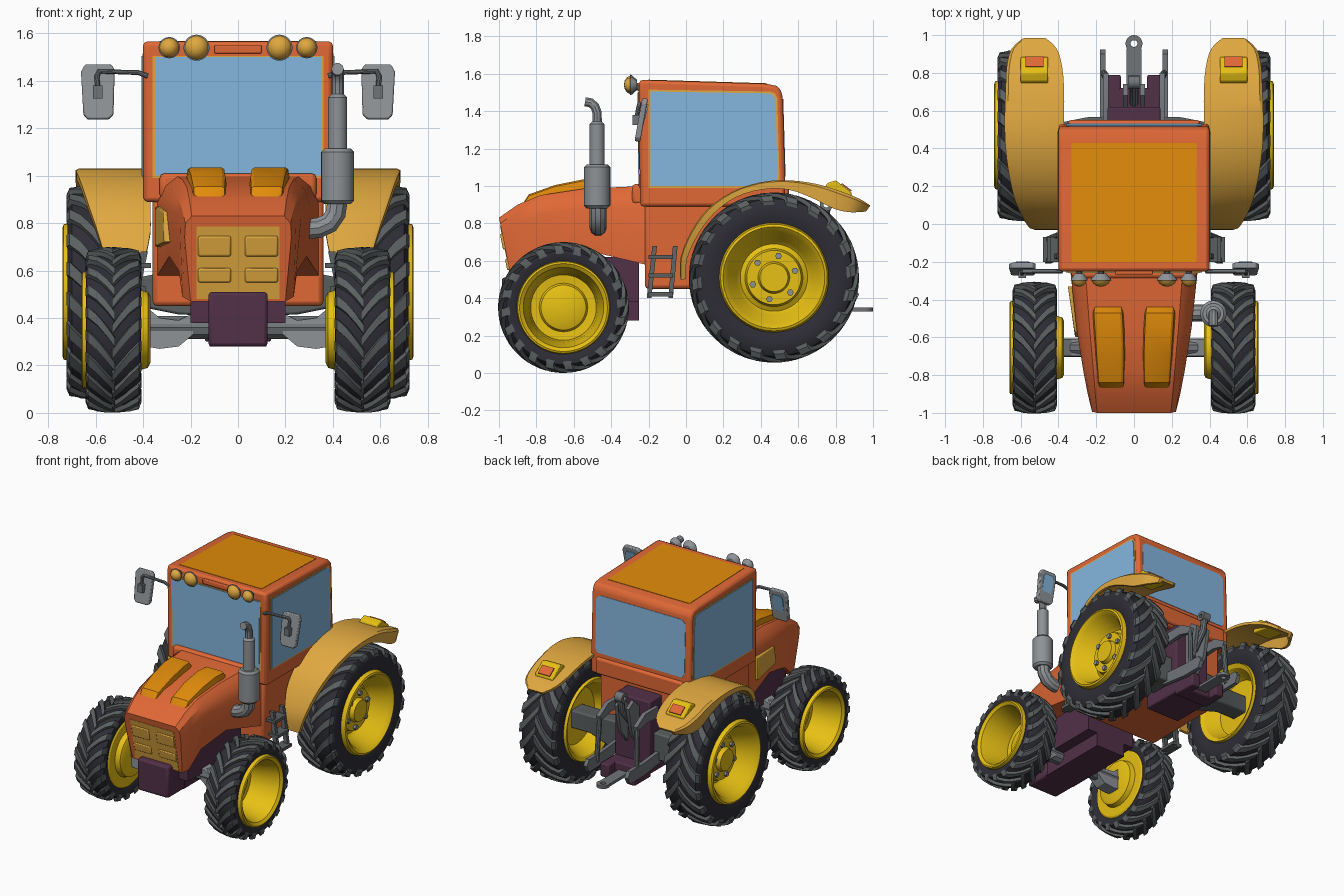
import bpy, bmesh, math
from mathutils import Vector as V

if "Cube" in bpy.data.objects:
    bpy.data.objects.remove(bpy.data.objects["Cube"])

def srgb(r, g, b):
    return tuple((c / 255 / 12.92) if c < 11 else ((c / 255 + .055) / 1.055) ** 2.4 for c in (r, g, b)) + (1,)

MATS = {}
for n, c in {"body orange": (224, 104, 54), "panel amber": (226, 140, 10), "ochre": (224, 168, 64),
             "rim yellow": (236, 196, 20), "glass blue": (133, 183, 223), "tyre black": (46, 45, 54),
             "tread grey": (90, 95, 96), "steel grey": (142, 146, 150), "iron grey": (112, 117, 121),
             "chassis purple": (82, 48, 72)}.items():
    MATS[n] = bpy.data.materials.new(n)
    MATS[n].diffuse_color = srgb(*c)

def finish(name, bm, mat, mirror=False, bevel=0):
    bmesh.ops.remove_doubles(bm, verts=bm.verts, dist=1e-5)
    bmesh.ops.recalc_face_normals(bm, faces=bm.faces)
    me = bpy.data.meshes.new(name)
    bm.to_mesh(me)
    bm.free()
    me.materials.append(MATS[mat])
    o = bpy.data.objects.new(name, me)
    bpy.context.collection.objects.link(o)
    if bevel:
        b = o.modifiers.new("bevel", 'BEVEL')
        b.width, b.segments, b.angle_limit = bevel, 2, math.radians(35)
    if mirror:
        o.modifiers.new("mirror", 'MIRROR').use_mirror_merge = False
    return o

def add_loft(bm, rings, closed=False):
    rows = [[bm.verts.new(p) for p in r] for r in rings]
    n = len(rows[0])
    for a, b in zip(rows, rows[1:]):
        for i in range(n):
            j = (i + 1) % n
            bm.faces.new((a[i], a[j], b[j], b[i]))
    if not closed:
        bm.faces.new(rows[0])
        bm.faces.new(rows[-1])

def loft(name, mat, rings, **k):
    bm = bmesh.new()
    add_loft(bm, rings)
    return finish(name, bm, mat, **k)

def prism(name, mat, pts, off, **k):
    return loft(name, mat, [pts, [V(p) + V(off) for p in pts]], **k)

def box(name, mat, lo, hi, **k):
    (x, y, z), (X, Y, Z) = lo, hi
    return prism(name, mat, [(x, y, z), (X, y, z), (X, Y, z), (x, Y, z)], (0, 0, Z - z), **k)

def lathe(name, mat, prof, c, axis='x', n=48, **k):
    bm = bmesh.new()
    rings = []
    for a, r in prof:
        ring = []
        for i in range(n):
            t = 2 * math.pi * i / n
            u, w = max(r, 1e-7) * math.cos(t), max(r, 1e-7) * math.sin(t)
            ring.append(V(c) + V({'x': (a, u, w), 'y': (u, a, w), 'z': (u, w, a)}[axis]))
        rings.append(ring)
    add_loft(bm, rings, closed=True)
    return finish(name, bm, mat, **k)

def tube(name, mat, pts, r, sides=3, **k):
    cu = bpy.data.curves.new(name, 'CURVE')
    cu.dimensions, cu.bevel_depth, cu.bevel_resolution, cu.use_fill_caps = '3D', r, sides, True
    s = cu.splines.new('POLY')
    s.points.add(len(pts) - 1)
    for q, p in zip(s.points, pts):
        q.co = (*p, 1)
    tmp = bpy.data.objects.new(name, cu)
    bm = bmesh.new()
    me = bpy.data.meshes.new_from_object(tmp)
    bm.from_mesh(me)
    bpy.data.objects.remove(tmp)
    bpy.data.meshes.remove(me)
    return finish(name, bm, mat, **k)

# Wheels: tyre, chevron lugs, dished rim, bolts
def wheel(name, c, R, rr, hw, rim, lugs, bolts=0, bolt_r=0, bolt_x=0):
    Rb = R - .022
    d = Rb - rr
    half = [(.85 * hw, rr - .01), (hw, rr + .3 * d), (.99 * hw, rr + .72 * d), (.86 * hw, Rb - .012), (.4 * hw, Rb)]
    prof = [(-a, r) for a, r in half] + half[::-1]
    lathe(name + "_tyre", "tyre black", prof + prof[:1], c, n=60, mirror=True)
    bm = bmesh.new()
    for s in (-1, 1):
        for i in range(lugs):
            a0 = 2 * math.pi * (i + (.5 if s > 0 else 0)) / lugs
            rings = []
            for t, ro, sw in ((-.06, 0, 0), (.25, .001, .14), (.6, .006, .28), (.93, .016, .38), (1.02, .045, .4)):
                ring = []
                for r, h in ((R - ro, -.055), (R - ro, .055), (R - ro - .04, .075), (R - ro - .04, -.075)):
                    a = a0 - sw + h * (1 + .25 * t)
                    x = t * hw if r > R - ro - .01 else t * hw * .94
                    ring.append(V(c) + V((s * x, r * math.cos(a), r * math.sin(a))))
                rings.append(ring)
            add_loft(bm, rings)
    finish(name + "_lugs", bm, "tread grey", mirror=True)
    lathe(name + "_rim", "rim yellow", rim, c, mirror=True)
    for i in range(bolts):
        t = 2 * math.pi * (i + .3) / bolts
        p = V(c) + V((bolt_x, bolt_r * math.cos(t), bolt_r * math.sin(t)))
        lathe(name + "_bolt", "steel grey", [(0, 0), (0, .018), (.022, .018), (.022, 0)], p, n=6, mirror=True)

wheel("rear_wheel", (.58, .47, .51), .455, .285, .14,
      [(-.03, 0), (-.03, .2), (-.13, .255), (-.145, .285), (-.11, .295), (.12, .295), (.155, .285), (.16, .272),
       (.135, .245), (.02, .2), (.0, .18), (.015, .155), (.05, .145), (.05, .085), (.08, .075), (.08, 0)],
      20, 6, .118, .046)
wheel("front_wheel", (.525, -.655, .35), .35, .245, .115,
      [(-.155, 0), (-.155, .14), (-.145, .16), (-.11, .17), (-.11, .235), (-.1, .25), (.1, .25), (.13, .245), (.135, .235),
       (.12, .215), (0, .185), (-.085, .175), (-.09, .13), (-.07, .12), (-.055, .08), (-.05, 0)], 20)

# Cab shell, lower body and glazing
cab = [(-.245, .89), (-.252, 1.5), (-.25, 1.567), (.43, 1.546), (.485, 1.535), (.51, 1.51), (.517, 1.47), (.53, 1.04),
       (.53, .89)]
prism("cab", "body orange", [(-.4, y, z) for y, z in cab], (.8, 0, 0), bevel=.018)
box("lower_body", "body orange", (-.36, -.22, .45), (.36, .48, .95), bevel=.02)
box("cowl", "body orange", (-.33, -.29, .9), (.33, -.2, 1.01), bevel=.02)
side = [(-.19, 1.0), (-.19, 1.505), (.44, 1.495), (.465, 1.485), (.478, 1.46), (.49, 1.05), (.47, 1.0)]
for nm, mt, g, th in (("trim", "ochre", .01, .004), ("window", "glass blue", 0, .008)):
    cy, cz = .15, 1.25
    f = lambda v, m: v + (g if v > m else -g)
    prism("side_" + nm, mt, [(.398, f(y, cy), f(z, cz)) for y, z in side], (th, 0, 0), mirror=True)
    prism("front_" + nm, mt, [(sx * (.35 + g), -.2465 - (z - 1) * .012, z) for sx, z in
          ((-1, 1 - g), (1, 1 - g), (1, 1.5 + g / 2), (-1, 1.5 + g / 2))], (0, -th, 0))
rear = [(-.34, 1.05), (.34, 1.05), (.36, 1.08), (.36, 1.44), (.33, 1.465), (-.33, 1.465), (-.36, 1.44), (-.36, 1.08)]
prism("rear_window", "glass blue", [(x, .525 - (z - 1.04) * .0302, z) for x, z in rear], (0, .008, 0))
prism("roof_panel", "panel amber", [(-.33, -.2, 1.563), (.33, -.2, 1.563), (.33, .43, 1.544), (-.33, .43, 1.544)],
      (0, 0, .005))
box("roof_vent", "body orange", (-.1, -.268, 1.515), (.1, -.24, 1.55), bevel=.006)
box("rear_sill", "body orange", (-.35, .5, .9), (.35, .55, 1.02), bevel=.015)

# Bonnet with raised panels, grille and side vent
K = .2
secs = [(-1.0, .2, .47, .225, .74, .195, .83), (-.9, .235, .49, .245, .8, .205, .9), (-.78, .25, .6, .268, .84, .215, .95),
        (-.55, .29, .66, .305, .87, .235, .985), (-.22, .34, .58, .34, .89, .26, 1.0)]
rings = []
for y, wb, zb, ws, zs, wt, zt in secs:
    h = [(wb, zb), (ws, zs), ((ws + wt) / 2 + .012, (zs + zt) / 2 + .014), (wt, zt)]
    ring = h + [(-x, z) for x, z in h[::-1]]
    rings.append([(x, y + ((.83 - z) * K if y < -.95 else 0), z) for x, z in ring])
loft("bonnet", "body orange", rings)
bulge = [(-.87, .05, .19, .91), (-.84, .048, .195, .955), (-.7, .045, .205, 1.005), (-.55, .05, .215, 1.035),
         (-.47, .055, .22, 1.035), (-.44, .06, .215, 1.0)]
loft("bonnet_panel", "panel amber", [[(a, y, z - .06), (b, y, z - .06), (b - .008, y, z - .008), (b - .02, y, z),
     (a + .02, y, z), (a + .008, y, z - .008)] for y, a, b, z in bulge], mirror=True)
def nose(name, mat, x, X, z, Z, out, **k):
    prism(name, mat, [(a, -1 + (.83 - b) * K + .004, b) for a, b in ((x, z), (X, z), (X, Z), (x, Z))],
          (0, -out - .004, 0), **k)
nose("grille", "ochre", -.175, .175, .48, .785, .003)
nose("headlamp_upper", "ochre", .03, .168, .66, .745, .012, mirror=True, bevel=.007)
nose("headlamp_lower", "ochre", .03, .168, .55, .61, .012, mirror=True, bevel=.007)
loft("side_vent", "ochre", [[(-x, y, z) for x, y, z in r] for r in (
    [(.28, -.6, .72), (.28, -.57, .85), (.32, -.33, .87), (.32, -.33, .7)],
    [(.312, -.6, .72), (.315, -.57, .85), (.35, -.33, .87), (.35, -.33, .7)])], bevel=.006)

# Chassis, axles
box("front_weight", "chassis purple", (-.125, -.985, .28), (.125, -.78, .51), bevel=.015)
box("chassis_upper", "chassis purple", (-.2, -.86, .38), (.2, -.25, .62))
box("chassis_lower", "chassis purple", (-.12, -.8, .28), (.12, -.25, .4))
box("gearbox", "chassis purple", (-.14, .3, .32), (.14, .62, .85), bevel=.01)
box("hitch_plate", "chassis purple", (-.14, .6, .3), (.14, .72, .4), bevel=.01)
box("hitch_cheek", "chassis purple", (.07, .6, .3), (.14, .79, .4), bevel=.01, mirror=True)
tube("front_axle", "iron grey", [(.1, -.655, .36), (.42, -.655, .36)], .05, mirror=True)
loft("axle_knuckle", "steel grey", [[(x, -.7, a), (x, -.61, a), (x, -.61, b), (x, -.7, b)]
     for x, a, b in ((.19, .33, .42), (.25, .28, .39), (.33, .27, .4), (.39, .28, .45))], mirror=True)
loft("rear_axle", "tread grey", [[(x, .47 - r, .51 - r), (x, .47 + r, .51 - r), (x, .47 + r, .51 + r),
     (x, .47 - r, .51 + r)] for x, r in ((.1, .1), (.25, .095), (.4, .065), (.56, .065))], mirror=True, bevel=.01)

# Rear fenders: thin arched sheet with an outer lip, smoothed between stations
fen = [(-.03, .5, .43, .51, .03), (-.028, .62, .40, .55, .035), (.03, .76, .37, .59, .04), (.12, .88, .37, .63, .04),
       (.25, .97, .37, .66, .035), (.4, 1.02, .37, .68, .04), (.55, 1.03, .37, .685, .05), (.7, 1.01, .37, .68, .08),
       (.83, .97, .38, .675, .1), (.93, .93, .41, .65, .08), (.985, .895, .47, .59, .04)]
fine = []
for i in range(len(fen) - 1):
    p0, p1, p2, p3 = (fen[max(0, min(len(fen) - 1, i + j))] for j in (-1, 0, 1, 2))
    for t in (0, 1 / 3, 2 / 3):
        fine.append([.5 * (2 * b + (c - a) * t + (2 * a - 5 * b + 4 * c - d) * t * t + (3 * b - a - 3 * c + d) * t ** 3)
                     for a, b, c, d in zip(p0, p1, p2, p3)])
fine.append(fen[-1])
rings = []
for i, (y, z, a, b, d) in enumerate(fine):
    p, q = fine[max(i - 1, 0)], fine[min(i + 1, len(fine) - 1)]
    t = V((0, q[0] - p[0], q[1] - p[1])).normalized()
    nrm = V((0, t.z, -t.y))
    rings.append([V((x, y, z)) + nrm * e for x, e in ((a, 0), (b - .015, 0), (b, .15 * d), (b, d), (b - .02, d),
                                                      (b - .025, .02), (a, .02))])
loft("rear_fender", "ochre", rings, mirror=True)

# Tail lamps
lamp = [(.73, .97), (.755, 1.015), (.8, 1.03), (.885, .965), (.885, .93), (.73, .95)]
prism("tail_lamp_housing", "rim yellow", [(.455, y, z) for y, z in lamp], (.145, 0, 0), mirror=True, bevel=.008)
prism("tail_lamp", "body orange", [(.48, .83, 1.009), (.575, .83, 1.009), (.575, .882, .97), (.48, .882, .97)],
      (0, .004, .006), mirror=True)

# Exhaust stack
tube("exhaust_elbow", "steel grey", [(.28, -.47, .775), (.34, -.47, .78), (.385, -.47, .8), (.412, -.47, .84),
                                     (.42, -.47, .9)], .045)
lathe("muffler", "steel grey", [(.88, 0), (.88, .055), (.895, .07), (1.1, .07), (1.115, .055), (1.115, .04), (1.33, .04),
      (1.345, .025), (1.345, 0)], (.42, -.475, 0), 'z', 24)
tube("exhaust_tip", "steel grey", [(.42, -.475, 1.33), (.42, -.475, 1.39), (.42, -.487, 1.425), (.42, -.51, 1.445),
                                   (.42, -.54, 1.45)], .026)

# Roof work lamps
for i, (x, r) in enumerate(((.175, .055), (.29, .045))):
    c = (x, -.29, 1.54)
    lathe("lamp_shell_%d" % i, "steel grey", [(.03, 0), (.028, r * .5), (0, r * .95), (-.008, r), (-.01, r * .9)], c,
          'y', 24, mirror=True)
    lathe("lamp_lens_%d" % i, "ochre", [(-.006, r * .92), (-.025, r * .75), (-.038, r * .4), (-.042, 0)], c, 'y', 24,
          mirror=True)
    tube("lamp_stem_%d" % i, "iron grey", [(x, -.28, 1.53), (x, -.24, 1.52)], .015, mirror=True)

# Door mirrors
tube("mirror_arm", "iron grey", [(.38, -.25, 1.42), (.42, -.25, 1.435), (.585, -.25, 1.44), (.595, -.255, 1.42),
                                 (.59, -.268, 1.35)], .011, mirror=True)
out = [(.545, 1.24), (.635, 1.24), (.652, 1.26), (.662, 1.44), (.645, 1.47), (.535, 1.47), (.52, 1.45), (.525, 1.26)]
ym = lambda z: -.275 + (z - 1.24) * .18
prism("mirror", "steel grey", [(x, ym(z), z) for x, z in out], (0, .03, -.004), mirror=True, bevel=.006)
prism("mirror_glass", "glass blue", [(.59 + (x - .59) * .6, ym(z) + .026, 1.355 + (z - 1.355) * .7) for x, z in out],
      (0, .008, 0), mirror=True)
box("mirror_clamp", "iron grey", (.572, -.285, 1.325), (.612, -.25, 1.38), mirror=True)

# Side steps
for y0, y1 in ((-.21, -.18), (-.095, -.07)):
    loft("step_rail", "tread grey", [[(x, y, z), (x + .03, y, z), (x + .03, y + .025, z), (x, y + .025, z)]
         for x, y, z in ((.44, y0, .4), (.38, y1, .68))], mirror=True)
for z in (.41, .51, .61):
    x = .44 - (z - .4) * .21
    box("step_tread", "tread grey", (x - .03, -.2, z), (x + .045, -.07, z + .022), mirror=True)

# Rear linkage and drawbar
def arm(name, x, w, pts, **k):
    prism(name, "iron grey", [(x - w / 2, y, z) for y, z in pts], (w, 0, 0), **k)
arm("lower_link", .165, .028, [(.52, .4), (.52, .48), (.75, .46), (.9, .46), (.925, .42), (.9, .37), (.75, .37)], mirror=True)
arm("lift_arm", .15, .03, [(.55, .72), (.55, .8), (.7, .8), (.8, .74), (.79, .7), (.68, .73)], mirror=True)
tube("lift_rod", "iron grey", [(.15, .78, .72), (.16, .8, .41)], .018, mirror=True)
arm("top_bracket", .045, .025, [(.6, .5), (.6, .78), (.68, .86), (.74, .82), (.7, .62)], mirror=True)
tube("top_link", "iron grey", [(0, .64, .68), (0, .74, .8), (0, .75, .88)], .024)
lathe("top_eye", "iron grey", [(-.03, .015), (-.03, .035), (.03, .035), (.03, .015), (-.03, .015)], (0, .75, .9), n=16)
box("drawbar", "iron grey", (-.04, .6, .33), (.04, .93, .35))
lathe("drawbar_eye", "iron grey", [(-.011, .018), (-.011, .045), (.011, .045), (.011, .018), (-.011, .018)],
      (0, .955, .34), 'z', 20)

bpy.ops.object.select_all(action='SELECT')
bpy.context.view_layer.objects.active = bpy.data.objects["cab"]
bpy.ops.object.shade_smooth_by_angle(angle=math.radians(32))

for m in bpy.data.materials:
    if m.users and not m.is_grease_pencil:
        m.use_nodes = True
        m.node_tree.nodes["Principled BSDF"].inputs["Base Color"].default_value = m.diffuse_color
